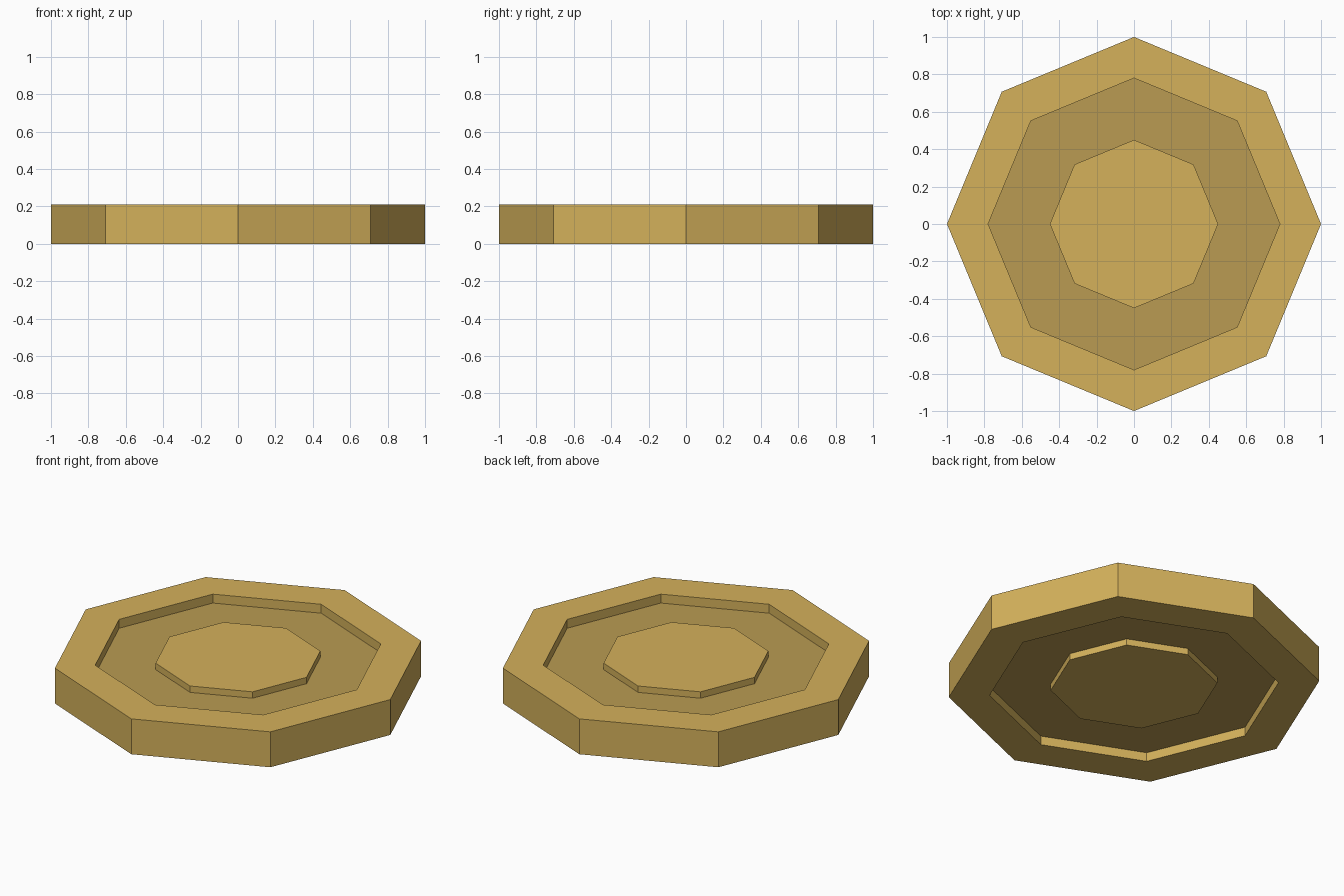
import bpy, math

if "Cube" in bpy.data.objects:
    bpy.data.objects.remove(bpy.data.objects["Cube"])

SIDES = 8
MID = 0.105  # half of the total height


def material(name, color):
    mat = bpy.data.materials.new(name)
    mat.diffuse_color = (*color, 1)
    mat.use_nodes = True
    mat.node_tree.nodes["Principled BSDF"].inputs["Base Color"].default_value = mat.diffuse_color
    return mat


def octagon_part(name, outer, half, mat, inner=0):
    """Flat octagonal plate, or a ring when inner > 0, centred on MID."""
    def loop(r, z):
        return [(r * math.cos(math.tau * i / SIDES),
                 r * math.sin(math.tau * i / SIDES), z) for i in range(SIDES)]

    lo, hi = MID - half, MID + half
    rings = [loop(outer, lo), loop(outer, hi)]
    if inner:
        rings += [loop(inner, hi), loop(inner, lo)]
    verts = [v for ring in rings for v in ring]
    faces = []
    n = len(rings)
    for k in range(n if inner else 1):
        a, b = k * SIDES, (k + 1) % n * SIDES
        for i in range(SIDES):
            j = (i + 1) % SIDES
            faces.append((a + i, a + j, b + j, b + i))
    if not inner:
        faces.append(tuple(reversed(range(SIDES))))
        faces.append(tuple(range(SIDES, 2 * SIDES)))
    mesh = bpy.data.meshes.new(name)
    mesh.from_pydata(verts, [], faces)
    mesh.materials.append(mat)
    obj = bpy.data.objects.new(name, mesh)
    bpy.context.collection.objects.link(obj)
    return obj


gold = material("gold", (0.66, 0.44, 0.105))
dark_gold = material("dark_gold", (0.49, 0.33, 0.085))

# Raised outer rim, recessed web and central boss, the same on both faces
octagon_part("outer_rim", 1.0, 0.105, gold, inner=0.78)
octagon_part("recessed_web", 0.79, 0.052, dark_gold, inner=0.44)
octagon_part("center_boss", 0.45, 0.09, gold)
